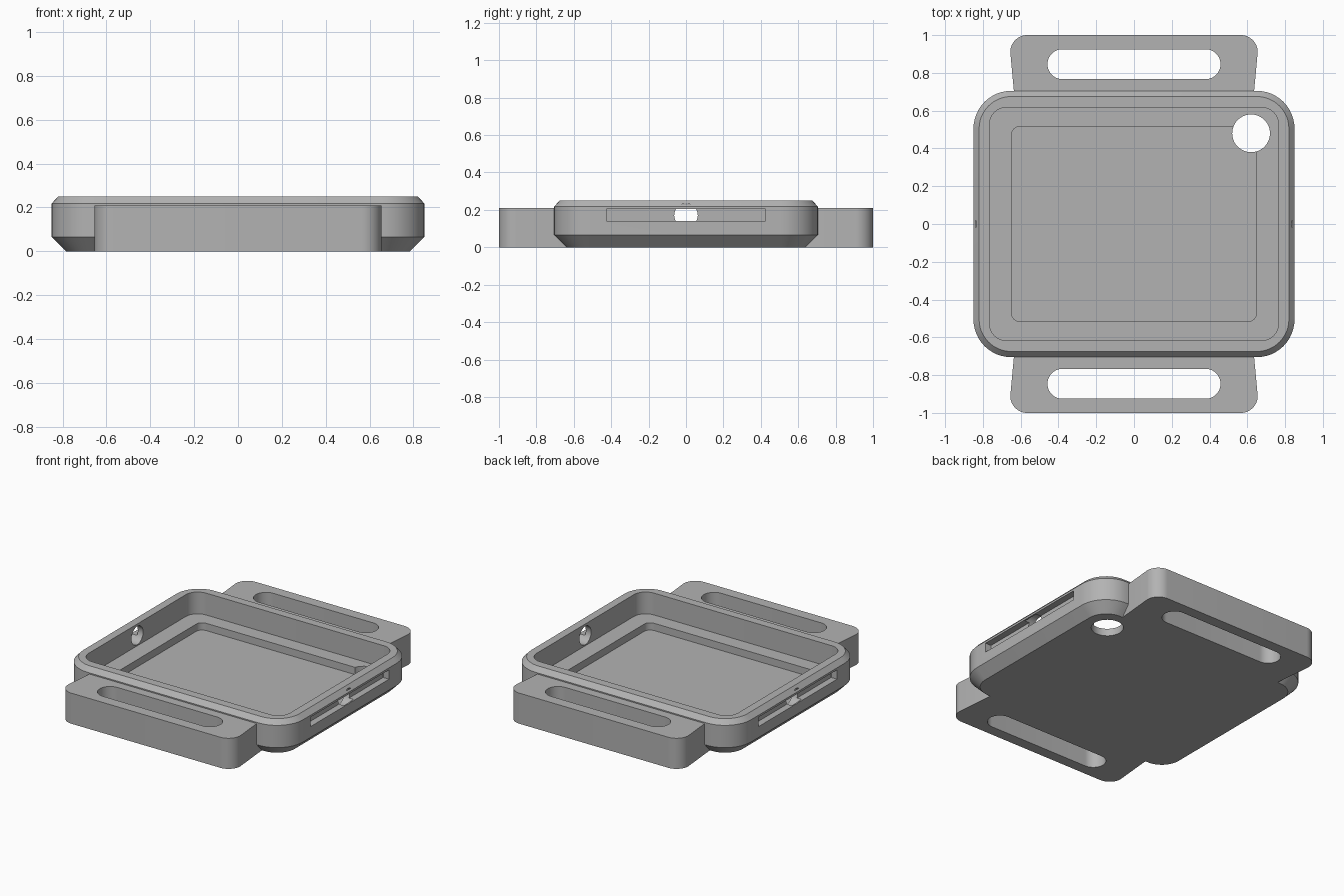
import bpy, bmesh, math
from mathutils import Matrix

cube = bpy.data.objects.get("Cube")
if cube:
    bpy.data.objects.remove(cube, do_unlink=True)

grey = bpy.data.materials.new("plain grey")
grey.use_nodes = True
colour = (0.45, 0.45, 0.45, 1)
grey.diffuse_color = colour
grey.node_tree.nodes["Principled BSDF"].inputs["Base Color"].default_value = colour


def rounded_rect(hx, hy, r, cx=0, cy=0, steps=12):
    """Outline of a rectangle with arc corners, counter-clockwise."""
    pts = []
    for k, (sx, sy) in enumerate([(1, 1), (-1, 1), (-1, -1), (1, -1)]):
        for i in range(steps + 1):
            a = math.pi / 2 * (k + i / steps)
            pts.append((cx + sx * (hx - r) + r * math.cos(a),
                        cy + sy * (hy - r) + r * math.sin(a)))
    return pts


def loft(name, rings):
    """Solid through a stack of (outline, height) rings."""
    bm = bmesh.new()
    loops = [[bm.verts.new((x, y, z)) for x, y in pts] for pts, z in rings]
    for low, high in zip(loops, loops[1:]):
        n = len(low)
        for i in range(n):
            j = (i + 1) % n
            bm.faces.new((low[i], low[j], high[j], high[i]))
    bm.faces.new(loops[0][::-1])
    bm.faces.new(loops[-1])
    bmesh.ops.remove_doubles(bm, verts=bm.verts, dist=1e-5)
    bmesh.ops.recalc_face_normals(bm, faces=bm.faces)
    mesh = bpy.data.meshes.new(name)
    bm.to_mesh(mesh)
    bm.free()
    obj = bpy.data.objects.new(name, mesh)
    bpy.context.collection.objects.link(obj)
    mesh.materials.append(grey)
    return obj


def activate(obj):
    bpy.ops.object.select_all(action='DESELECT')
    obj.select_set(True)
    bpy.context.view_layer.objects.active = obj


def cut(obj, cutter):
    """Subtract the cutter and throw it away."""
    cutter.hide_render = True
    activate(obj)
    mod = obj.modifiers.new("cut", 'BOOLEAN')
    mod.operation, mod.solver, mod.object = 'DIFFERENCE', 'EXACT', cutter
    bpy.ops.object.modifier_apply(modifier=mod.name)
    bpy.data.objects.remove(cutter, do_unlink=True)


def finish(obj):
    activate(obj)
    bpy.ops.object.shade_smooth_by_angle(angle=math.radians(25))


# Case body with chamfered bottom and top edges
body = loft("case_body", [
    (rounded_rect(0.785, 0.64, 0.135), 0),
    (rounded_rect(0.85, 0.705, 0.2), 0.065),
    (rounded_rect(0.85, 0.705, 0.2), 0.218),
    (rounded_rect(0.82, 0.675, 0.17), 0.25)])

# Main recess and the shallower pocket in its floor
cut(body, loft("recess", [(rounded_rect(0.765, 0.617, 0.09), z) for z in (0.1, 0.4)]))
cut(body, loft("pocket", [(rounded_rect(0.648, 0.517, 0.045), z) for z in (0.05, 0.2)]))

# Round hole through the floor corner
cut(body, loft("floor_hole", [(rounded_rect(0.1, 0.1, 0.1, 0.62, 0.48), z)
                              for z in (-0.1, 0.2)]))

# Round bore through both side walls, stopping just short of the outer faces
bore = loft("side_bore", [(rounded_rect(0.063, 0.063, 0.063), z) for z in (-0.84, 0.84)])
bore.data.transform(Matrix.Translation((0, 0, 0.171)) @ Matrix.Rotation(math.pi / 2, 4, 'Y'))
cut(body, bore)

# Long groove along each outer side
for side in (-1, 1):
    cut(body, loft("side_groove", [(rounded_rect(0.05, 0.425, 0.001, side * 0.855, 0, 1), z)
                                   for z in (0.14, 0.204)]))
finish(body)


# Strap lugs: tapered neck, rounded outer corners, long slot
def lug(name, s):
    r = 0.09
    pts = [(0.63, 0.64)]
    for i in range(13):
        a = math.pi / 2 * i / 12
        pts.append((0.655 - r + r * math.cos(a), 1 - r + r * math.sin(a)))
    pts += [(-x, y) for x, y in reversed(pts)]
    pts = [(x, s * y) for x, y in pts]
    obj = loft(name, [(pts, 0), (pts, 0.21)])
    cut(obj, loft("strap_slot", [(rounded_rect(0.458, 0.079, 0.079, 0, s * 0.846), z)
                                 for z in (-0.1, 0.4)]))
    finish(obj)


lug("front_strap_lug", -1)
lug("back_strap_lug", 1)
